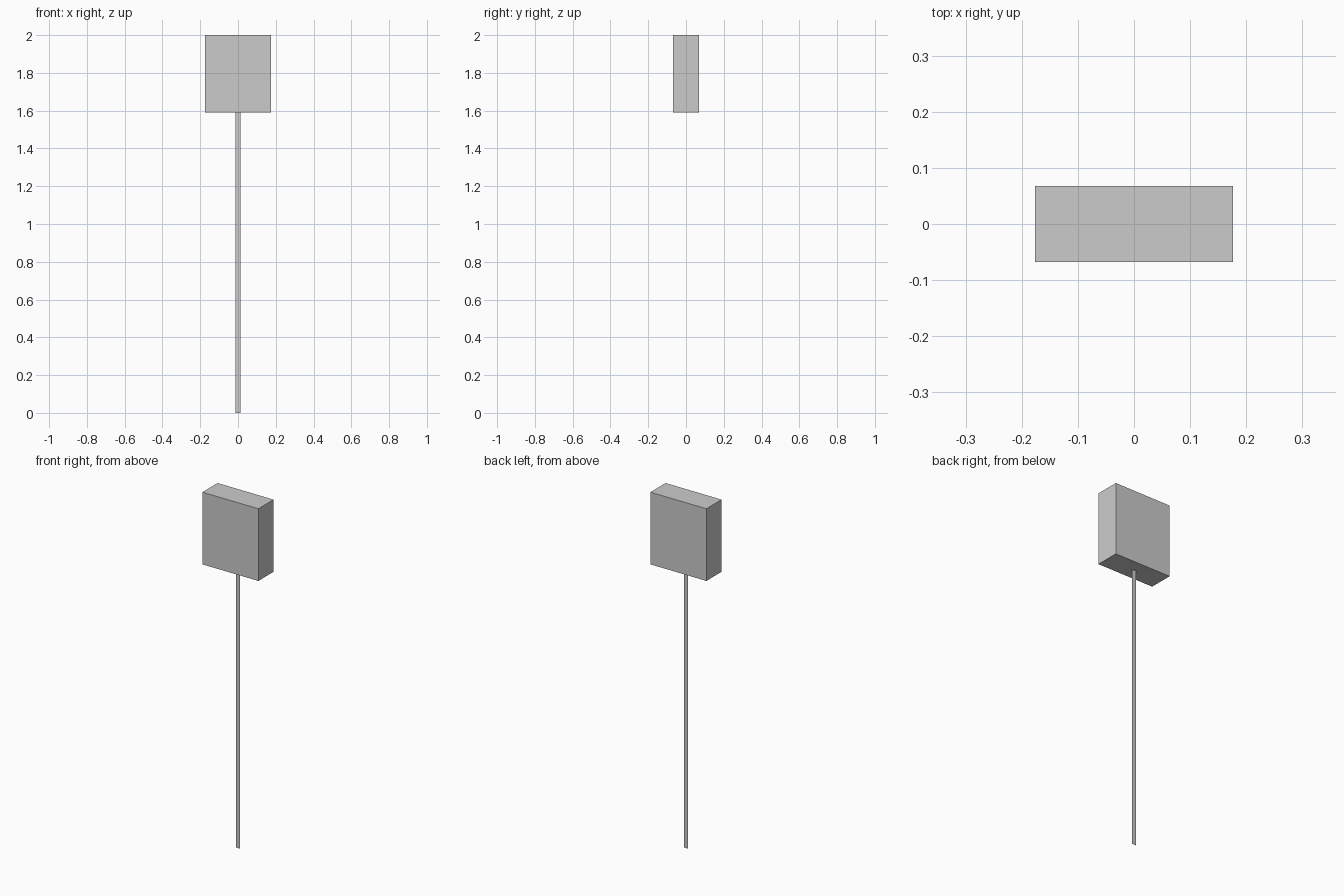
import bpy

if "Cube" in bpy.data.objects:
    bpy.data.objects.remove(bpy.data.objects["Cube"])

BOTTOM, TOP = 1.59, 2.0

# Sign box on top
bpy.ops.mesh.primitive_cube_add(size=1, location=(0, 0, (BOTTOM + TOP) / 2))
box = bpy.context.object
box.name = "sign_box"
box.scale = (0.352, 0.136, TOP - BOTTOM)

# Post: a single flat strip without thickness, facing front
half = 0.014
mesh = bpy.data.meshes.new("flat_post")
mesh.from_pydata([(-half, 0, 0), (half, 0, 0), (half, 0, BOTTOM), (-half, 0, BOTTOM)],
                 [], [(0, 1, 2, 3)])
post = bpy.data.objects.new("flat_post", mesh)
bpy.context.collection.objects.link(post)
